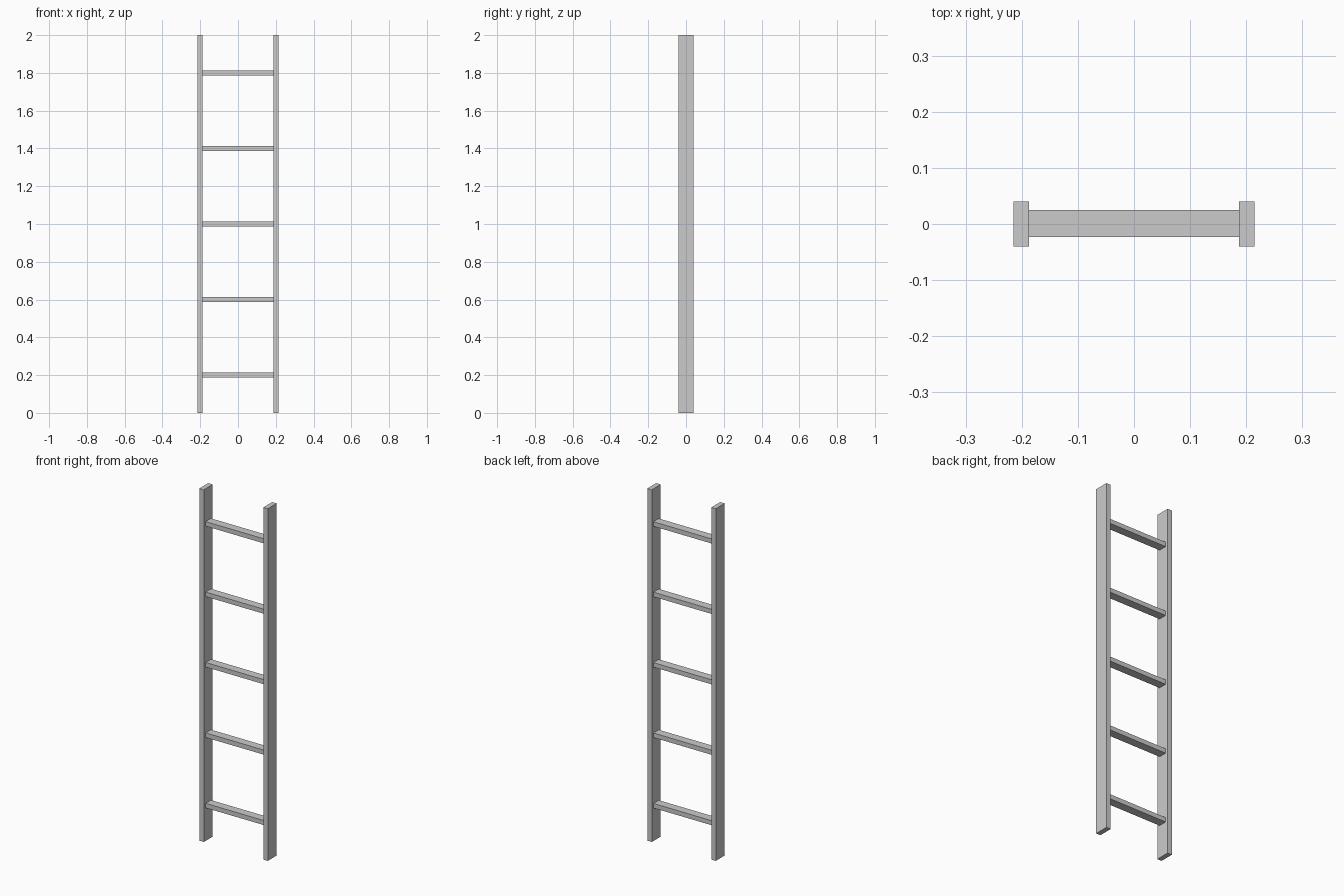
import bpy

if "Cube" in bpy.data.objects:
    bpy.data.objects.remove(bpy.data.objects["Cube"])

RAIL_X, RAIL_W, RAIL_D, HEIGHT = 0.201, 0.028, 0.08, 2.0
RUNG_D, RUNG_H = 0.048, 0.026


def box(name, center, size):
    bpy.ops.mesh.primitive_cube_add(size=1, location=center)
    obj = bpy.context.object
    obj.name = name
    obj.scale = size
    bpy.ops.object.transform_apply(location=False, rotation=False, scale=True)
    return obj


# Side rails
for side, label in ((-1, "left"), (1, "right")):
    box(f"{label}_rail", (side * RAIL_X, 0, HEIGHT / 2), (RAIL_W, RAIL_D, HEIGHT))

# Evenly spaced rungs between the inner faces of the rails
rung_length = 2 * RAIL_X - RAIL_W
for i in range(5):
    box(f"rung_{i + 1}", (0, 0.001, 0.2 + 0.4 * i), (rung_length, RUNG_D, RUNG_H))
